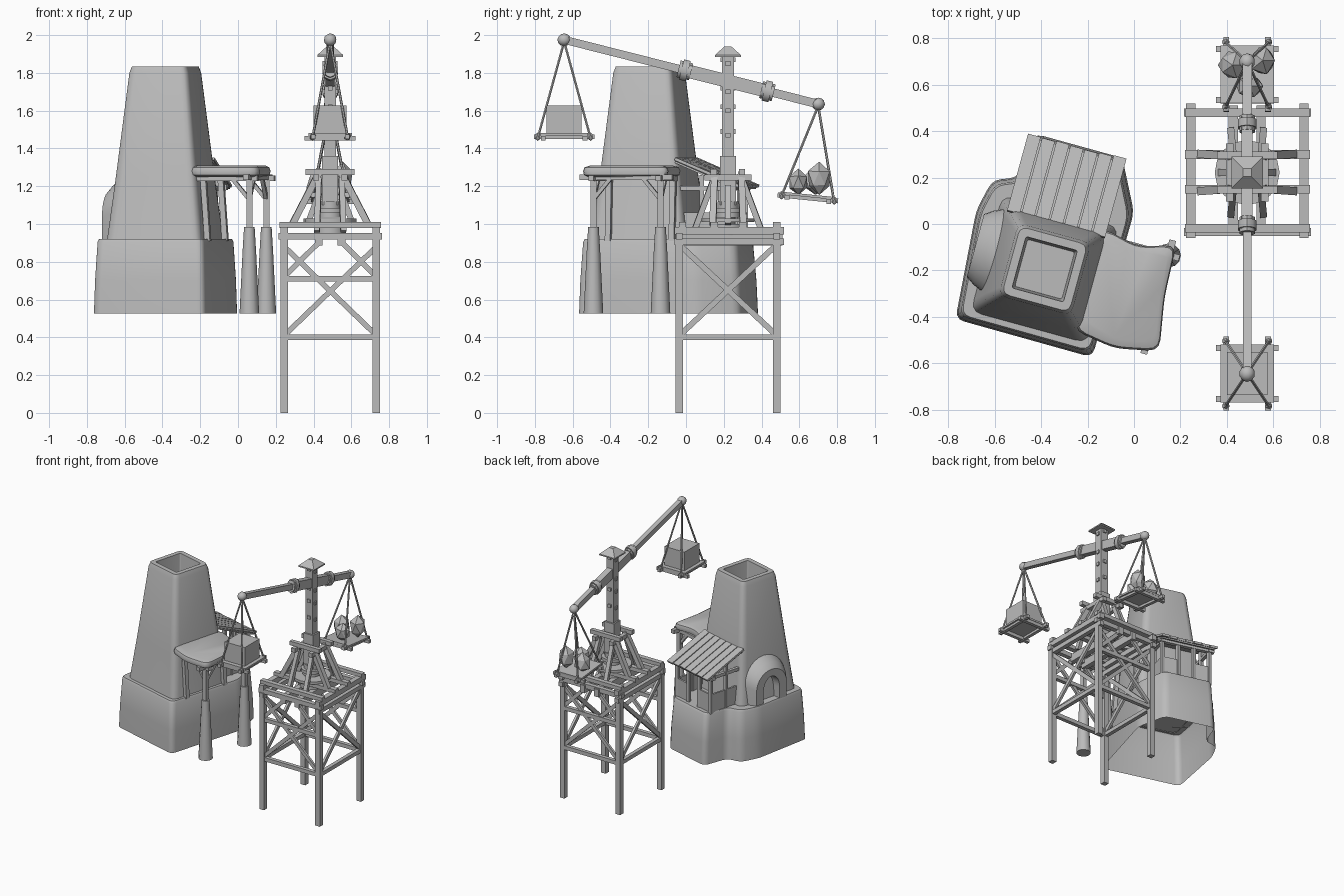
import bpy, bmesh, math, random
from mathutils import Vector, Matrix

if "Cube" in bpy.data.objects:
    bpy.data.objects.remove(bpy.data.objects["Cube"])

random.seed(4)
grey = bpy.data.materials.new("stone_grey")
grey.diffuse_color = (0.5, 0.5, 0.5, 1)
grey.use_nodes = True
grey.node_tree.nodes["Principled BSDF"].inputs["Base Color"].default_value = grey.diffuse_color


def make(name, bm, smooth=False):
    bmesh.ops.recalc_face_normals(bm, faces=bm.faces)
    me = bpy.data.meshes.new(name)
    bm.to_mesh(me)
    bm.free()
    me.materials.append(grey)
    ob = bpy.data.objects.new(name, me)
    bpy.context.collection.objects.link(ob)
    if smooth:
        bpy.ops.object.select_all(action='DESELECT')
        ob.select_set(True)
        bpy.context.view_layer.objects.active = ob
        bpy.ops.object.shade_smooth_by_angle(angle=math.radians(40))
    return ob


def beam(name, a, b, w=0.03, h=None, sides=4):
    """Square or round bar from a to b; w is horizontal, h the other way."""
    a, b = Vector(a), Vector(b)
    d = (b - a).normalized()
    s = d.cross(Vector((0, 0, 1)))
    s = s.normalized() if s.length > 1e-3 else Vector((1, 0, 0))
    t = s.cross(d)
    k = 0.7071 if sides == 4 else 0.5
    bm = bmesh.new()
    rings = []
    for p in (a, b):
        rings.append([bm.verts.new(p + s * math.cos(q) * w * k + t * math.sin(q) * (h or w) * k)
                      for q in (2 * math.pi * (i + 0.5) / sides for i in range(sides))])
    for i in range(sides):
        j = (i + 1) % sides
        bm.faces.new((rings[0][i], rings[0][j], rings[1][j], rings[1][i]))
    for r in rings:
        bm.faces.new(r)
    return make(name, bm, sides > 6)


def loft(name, rings, bottom=True, top=True, smooth=True):
    bm = bmesh.new()
    vr = [[bm.verts.new(p) for p in r] for r in rings]
    n = len(vr[0])
    for a, b in zip(vr, vr[1:]):
        for i in range(n):
            bm.faces.new((a[i], a[(i + 1) % n], b[(i + 1) % n], b[i]))
    if bottom:
        bm.faces.new(vr[0])
    if top:
        bm.faces.new(vr[-1])
    return make(name, bm, smooth)


def disc(cx, cy, z, r, n=12):
    return [(cx + r * math.cos(2 * math.pi * i / n), cy + r * math.sin(2 * math.pi * i / n), z) for i in range(n)]


def rounded(pts, r, z, k=3):
    """Polygon with rounded corners at height z."""
    out = []
    for i, p in enumerate(pts):
        p, a, b = Vector(p), Vector(pts[i - 1]), Vector(pts[(i + 1) % len(pts)])
        s, e = p + (a - p).normalized() * r, p + (b - p).normalized() * r
        for j in range(k + 1):
            t = j / k
            q = s * (1 - t) ** 2 + p * 2 * t * (1 - t) + e * t * t
            out.append((q.x, q.y, z))
    return out


# Turned frame of the tower: u runs along its width, v towards the back
ANG = math.radians(-15.3)
C = Vector((-0.385, -0.195))


def L(u, v, z):
    c, s = math.cos(ANG), math.sin(ANG)
    return (C.x + u * c - v * s, C.y + u * s + v * c, z)


def square(h, z, r):
    return rounded([L(a * h, b * h, z)[:2] for a, b in ((-1, -1), (1, -1), (1, 1), (-1, 1))], r, z)


# Tower base, open underneath
foot = [(-0.77, -0.41), (-0.18, -0.575), (0.0, 0.05), (-0.05, 0.285), (-0.43, 0.39), (-0.5, 0.2), (-0.61, 0.19), (-0.68, 0.06)]


def base_ring(f, z):
    return rounded([(C.x + (x - C.x) * f, C.y + 0.05 + (y - C.y - 0.05) * f) for x, y in foot], 0.04, z)


loft("tower_base", [base_ring(1, 0.525), base_ring(0.985, 0.7), base_ring(0.95, 0.905), base_ring(0.93, 0.92)], bottom=False)

# Tapered chimney with a square mouth
loft("chimney", [square(h, z, r) for h, z, r in (
    (0.26, 0.915, 0.05), (0.222, 1.25, 0.05), (0.162, 1.8, 0.04), (0.15, 1.835, 0.035),
    (0.115, 1.835, 0.01), (0.105, 1.7, 0.01))], bottom=False)

# Arched porch on the side of the chimney
bm = bmesh.new()
N = 14
rows = []
for u, wo, ho, wi, hi in ((-0.2, 0.2, 0.34, 0.07, 0.19), (-0.28, 0.165, 0.29, 0.07, 0.19), (-0.315, 0.14, 0.25, 0.075, 0.195)):
    row = []
    for w, h in ((wo, ho), (wi, hi)):
        arc = [L(u, 0.02 + w, 0.915)]
        arc += [L(u, 0.02 + w * math.cos(math.pi * i / N), 0.92 + h * 0.45 + h * 0.55 * math.sin(math.pi * i / N)) for i in range(N + 1)]
        arc.append(L(u, 0.02 - w, 0.915))
        row.append([bm.verts.new(p) for p in arc])
    rows.append(row)
for i in range(N + 2):
    for a, b in zip(rows, rows[1:]):
        for k in (0, 1):
            bm.faces.new((a[k][i], a[k][i + 1], b[k][i + 1], b[k][i]))
    f = rows[-1]
    bm.faces.new((f[0][i], f[0][i + 1], f[1][i + 1], f[1][i]))
make("porch", bm, True)

# Lean-to hut behind the chimney
for i in range(7):
    u = -0.195 + i * 0.0635
    beam("roof_plank", L(u, 0.2, 1.345), L(u, 0.545 + random.uniform(-0.006, 0.006), 1.2), 0.057, 0.016)
beam("roof_board", L(0, 0.2, 1.328), L(0, 0.53, 1.189), 0.42, 0.01)
for u in (-0.185, -0.06, 0.06, 0.185):
    beam("hut_post", L(u, 0.48, 0.91), L(u, 0.48, 1.205), 0.025)
for u in (-0.185, 0.185):
    beam("hut_side_wall", L(u, 0.22, 0.985), L(u, 0.48, 0.985), 0.014, 0.15)
    beam("hut_side_rail", L(u, 0.2, 1.19), L(u, 0.5, 1.19), 0.024)
    beam("hut_side_post", L(u, 0.34, 0.91), L(u, 0.34, 1.26), 0.024)
for u in (-0.122, 0.122):
    beam("hut_back_wall", L(u - 0.06, 0.48, 0.985), L(u + 0.06, 0.48, 0.985), 0.014, 0.15)
beam("hut_eave_beam", L(-0.22, 0.48, 1.195), L(0.21, 0.48, 1.195), 0.03)

# Soft awning at the right of the chimney
awn = [L(*p, 0)[:2] for p in ((0.19, -0.22), (0.38, -0.25), (0.57, -0.21), (0.53, 0.02), (0.52, 0.25), (0.36, 0.2), (0.19, 0.24))]
mid = Vector((sum(p[0] for p in awn) / 7, sum(p[1] for p in awn) / 7))


def awn_ring(f, z):
    return rounded([mid + (Vector(p) - mid) * f for p in awn], 0.05, z)


loft("awning", [awn_ring(f, z) for f, z in ((0.9, 1.25), (0.98, 1.26), (1, 1.28), (0.97, 1.3), (0.85, 1.31))])
posts = ((0.06, -0.49), (0.15, -0.135))
for x, y in posts:
    loft("stilt", [disc(x, y, 0.525, 0.052), disc(x, y, 0.85, 0.036), disc(x, y, 0.985, 0.028)])
    beam("awning_post", (x, y, 0.98), (x, y, 1.25), 0.032)
    s = 1 if y < -0.3 else -1
    beam("awning_brace", (x, y, 1.13), (x + 0.022 * s, y + 0.09 * s, 1.24), 0.02)
    beam("awning_brace", (x, y, 1.13), (x - 0.09, y + 0.024, 1.24), 0.02)
    beam("awning_joist", (x + 0.045, y - 0.012, 1.242), (x - 0.28, y + 0.077, 1.242), 0.028)
    beam("wall_post", L(0.275, -0.15 if s > 0 else 0.2, 0.91), L(0.25, -0.15 if s > 0 else 0.2, 1.25), 0.03)
beam("awning_beam", (0.042, -0.56, 1.248), (0.167, -0.07, 1.248), 0.03)

# Scaffold under the crane
MX, MY = 0.488, 0.222
XS, YS = (0.245, 0.733), (-0.035, 0.48)
for x in XS:
    for y in YS:
        beam("leg", (x, y, 0), (x, y, 0.92), 0.04)
    beam("side_rail", (x, YS[0], 0.4), (x, YS[1], 0.4), 0.03)
    beam("side_top_rail", (x, -0.06, 0.905), (x, 0.52, 0.905), 0.035)
    beam("deck_side_beam", (x, -0.06, 0.965), (x, 0.52, 0.965), 0.04)
    for a, b in (YS, YS[::-1]):
        beam("side_brace", (x, a, 0.41), (x, b, 0.89), 0.018, 0.03)
for y in YS:
    for z in (0.4, 0.71):
        beam("cross_rail", (XS[0], y, z), (XS[1], y, z), 0.03)
    beam("cross_top_rail", (0.215, y, 0.935), (0.763, y, 0.935), 0.035)
    for a, b in (XS, XS[::-1]):
        beam("cross_brace", (a, y, 0.41), (b, y, 0.88), 0.018, 0.028)
        beam("knee_brace", (a, y, 0.72), (a + (b - a) * 0.37, y, 0.9), 0.018, 0.028)
for y in (-0.018, 0.15, 0.3, 0.48):
    beam("deck_cross_beam", (0.22, y, 0.995), (0.758, y, 0.995), 0.038, 0.03)
for x in (0.428, 0.548):
    beam("deck_long_beam", (x, -0.05, 0.915), (x, 0.51, 0.915), 0.04, 0.06)

# Mast with its drum, collar, struts and cap
for z0, z1, r in ((0.94, 1.0, 0.085), (1.01, 1.03, 0.14), (1.035, 1.06, 0.065), (1.06, 1.085, 0.078), (1.085, 1.12, 0.055)):
    loft("drum", [disc(MX, MY, z0, r, 16), disc(MX, MY, z1, r, 16)])
beam("mast_foot", (MX, MY, 1.1), (MX, MY, 1.36), 0.085)
beam("mast", (MX, MY, 1.3), (MX, MY, 1.9), 0.062)
for z in (1.47, 1.6, 1.7, 1.85):
    beam("mast_peg", (MX - 0.04, MY, z), (MX + 0.04, MY, z), 0.025)
    beam("mast_peg", (MX, MY - 0.04, z + 0.02), (MX, MY + 0.04, z + 0.02), 0.025)
for s in (-1, 1):
    beam("collar_x", (MX - 0.13, MY + s * 0.075, 1.275), (MX + 0.13, MY + s * 0.075, 1.275), 0.032)
    beam("collar_y", (MX + s * 0.075, MY - 0.125, 1.245), (MX + s * 0.075, MY + 0.125, 1.245), 0.032)
    beam("inner_strut", (MX + s * 0.12, MY, 1.0), (MX + s * 0.045, MY, 1.2), 0.03)
    for t in (-1, 1):
        beam("strut", (MX + s * 0.2, MY + t * 0.08, 1.0), (MX + s * 0.06, MY + t * 0.07, 1.27), 0.035)
        beam("strut", (MX + s * 0.07, MY + t * 0.18, 0.96), (MX + s * 0.06, MY + t * 0.075, 1.24), 0.03)


def cap_ring(h, z):
    return [(MX + a * h, MY + b * h, z) for a, b in ((-1, -1), (1, -1), (1, 1), (-1, 1))]


loft("mast_cap", [cap_ring(h, z) for h, z in ((0.068, 1.885), (0.068, 1.895), (0.018, 1.94))], smooth=False)

# Balance arm with bands and end knobs
A, B = Vector((MX, -0.645, 1.975)), Vector((MX, 0.7, 1.635))
ADIR = (B - A).normalized()
beam("arm_front", A, A.lerp(B, 0.5), 0.038, 0.042)
beam("arm_middle", A.lerp(B, 0.46), A.lerp(B, 0.82), 0.048, 0.07)
beam("arm_back", A.lerp(B, 0.8), B, 0.04, 0.045)
for t in (0.475, 0.8):
    p = A.lerp(B, t)
    for w, d in ((0.085, 0.018), (0.07, 0.034)):
        beam("arm_band", p - ADIR * d, p + ADIR * d, w, w * 1.3, 10)


def blob(name, loc, size, sub, rough=0.0):
    bm = bmesh.new()
    bmesh.ops.create_icosphere(bm, subdivisions=sub, radius=1)
    for v in bm.verts:
        v.co *= 1 + random.uniform(-rough, rough)
        v.co = Vector([v.co[i] * size[i] + loc[i] for i in range(3)])
    return make(name, bm, rough == 0)


# Hanging trays on ropes
for end, c, tilt in ((A, Vector((MX, -0.645, 1.462)), 0.0), (B, Vector((MX, 0.645, 1.138)), -0.1)):
    blob("arm_knob", end, (0.034, 0.036, 0.034), 2)

    def P(x, y, z=0.0):
        return c + Vector((x, y, z + y * tilt))

    beam("tray_board", P(0, -0.125, 0.012), P(0, 0.125, 0.012), 0.23, 0.014)
    for s in (-1, 1):
        beam("tray_runner", P(s * 0.09, -0.16), P(s * 0.09, 0.16), 0.025)
        beam("tray_bar", P(-0.135, s * 0.11, -0.008), P(0.135, s * 0.11, -0.008), 0.025)
        for t in (-1, 1):
            beam("rope", end - Vector((0, 0, 0.01)), P(s * 0.092, t * 0.138), 0.014, sides=6)
            blob("rope_knot", P(s * 0.092, t * 0.14), (0.018, 0.018, 0.022), 1)

# Loads: a cut block in front, rocks behind
beam("stone_block", (MX, -0.645, 1.48), (MX, -0.645, 1.628), 0.175, 0.185)
for loc, size in (((0.425, 0.685, 1.225), (0.066, 0.065, 0.075)), ((0.555, 0.705, 1.24), (0.06, 0.065, 0.085)), ((0.5, 0.595, 1.22), (0.06, 0.055, 0.07))):
    blob("rock", loc, size, 1, 0.1)
